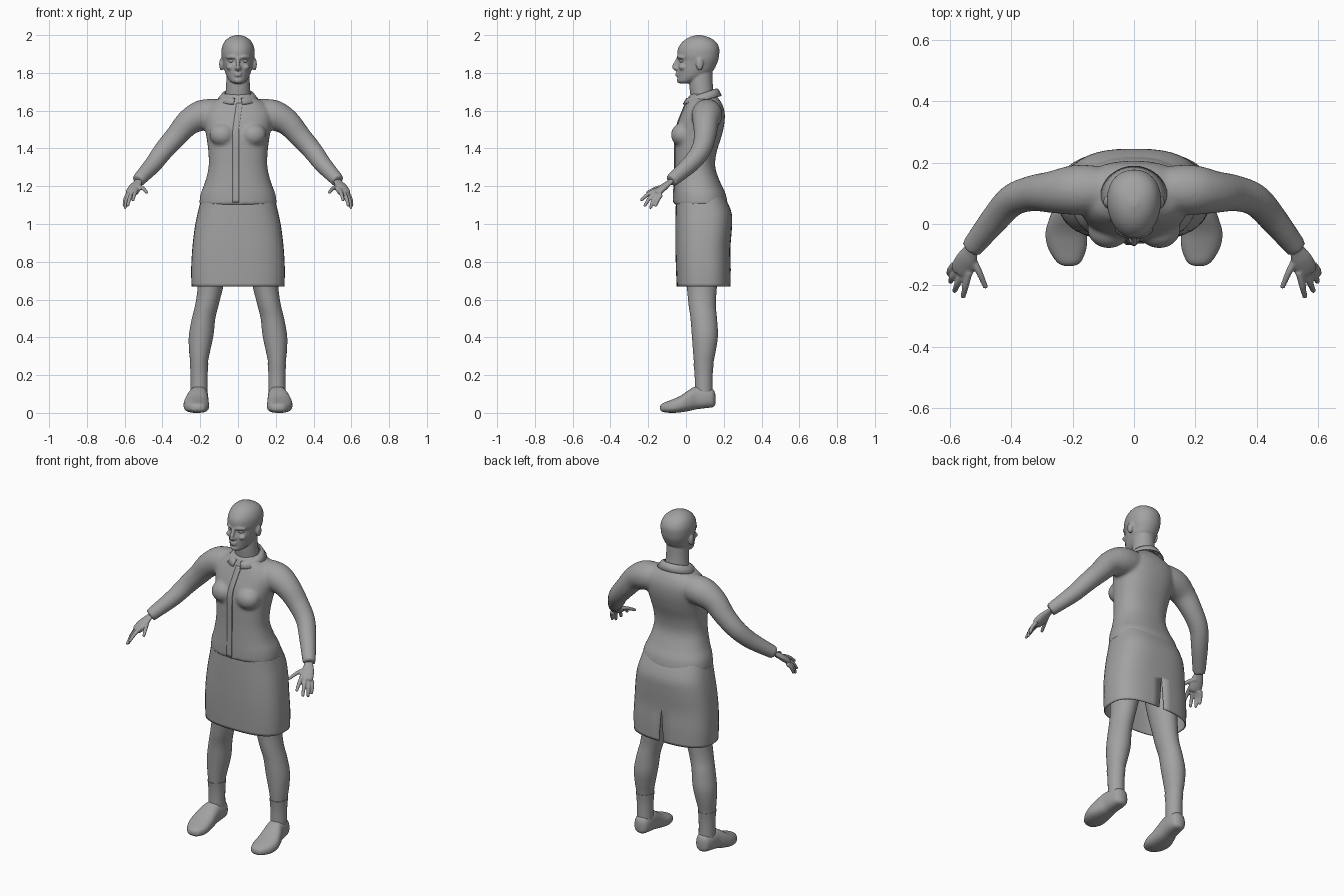
import bpy, bmesh, math
from mathutils import Vector, Matrix

if "Cube" in bpy.data.objects:
    bpy.data.objects.remove(bpy.data.objects["Cube"])

grey = bpy.data.materials.new("plain_grey")
grey.diffuse_color = (0.36, 0.36, 0.36, 1)
grey.use_nodes = True
grey.node_tree.nodes["Principled BSDF"].inputs["Base Color"].default_value = grey.diffuse_color
X, Y, Z = Vector((1, 0, 0)), Vector((0, 1, 0)), Vector((0, 0, 1))


def spline(rows, k=4):
    """Catmull-Rom interpolation of rows of numbers."""
    out = []
    for i in range(len(rows) - 1):
        a, b, c, d = rows[max(i - 1, 0)], rows[i], rows[i + 1], rows[min(i + 2, len(rows) - 1)]
        for j in range(k):
            t = j / k
            out.append([q + .5 * t * (r - p + t * (2 * p - 5 * q + 4 * r - s + t * (3 * (q - r) + s - p)))
                        for p, q, r, s in zip(a, b, c, d)])
    return out + [list(rows[-1])]


def ring(c, u, v, ex=2.0, taper=0.0, n=40):
    """Superellipse ring starting on the +v side."""
    pts = []
    for i in range(n):
        a = math.pi / 2 + 2 * math.pi * i / n
        co, si = math.cos(a), math.sin(a)
        px = math.copysign(abs(co) ** (2 / ex), co) * (1 + taper * si)
        py = math.copysign(abs(si) ** (2 / ex), si)
        pts.append(c + u * px + v * py)
    return pts


def loft(bm, rings, caps=True):
    vs = [[bm.verts.new(p) for p in r] for r in rings]
    n = len(vs[0])
    for a, b in zip(vs, vs[1:]):
        for i in range(n):
            bm.faces.new((a[i], a[(i + 1) % n], b[(i + 1) % n], b[i]))
    if caps:
        bm.faces.new(vs[0])
        bm.faces.new(vs[-1])
    return vs


def stack(bm, rows, ex=2.0, taper=0.0, caps=True):
    """Rows: z, centre x, half width, front y, back y."""
    return loft(bm, [ring(Vector((cx, (f + b) / 2, z)), X * w, Y * ((b - f) / 2), ex, taper)
                     for z, cx, w, f, b in spline(rows)], caps)


def tube(bm, rows, s=1, flat=1.0, n=20):
    """Rows: x, y, z, radius; s mirrors in x, flat thins the section."""
    rows = spline(rows)
    p = [Vector((r[0] * s, r[1], r[2])) for r in rows]
    rings = []
    for i, c in enumerate(p):
        t = (p[min(i + 1, len(p) - 1)] - p[max(i - 1, 0)]).normalized()
        u = t.cross(Z).normalized()
        rings.append(ring(c, u * rows[i][3], u.cross(t) * rows[i][3] * flat, n=n))
    loft(bm, rings)


def ball(bm, c, r):
    bmesh.ops.create_uvsphere(bm, u_segments=20, v_segments=12, radius=1,
                              matrix=Matrix.Translation(c) @ Matrix.Diagonal((*r, 1)))


def finish(name, bm, mirror=False, voxel=0, smooth=3, thick=0):
    bmesh.ops.recalc_face_normals(bm, faces=bm.faces)
    me = bpy.data.meshes.new(name)
    bm.to_mesh(me)
    bm.free()
    me.materials.append(grey)
    ob = bpy.data.objects.new(name, me)
    bpy.context.collection.objects.link(ob)
    bpy.context.view_layer.objects.active = ob
    ob.select_set(True)
    bpy.ops.object.shade_smooth_by_angle(angle=math.radians(50))
    ob.select_set(False)
    if voxel:
        m = ob.modifiers.new("blend", 'REMESH')
        m.mode, m.voxel_size, m.use_smooth_shade = 'VOXEL', voxel, True
        m = ob.modifiers.new("relax", 'SMOOTH')
        m.factor, m.iterations = .5, smooth
    if thick:
        m = ob.modifiers.new("cloth", 'SOLIDIFY')
        m.thickness, m.offset = thick, 0
    if mirror:
        m = ob.modifiers.new("mirror", 'MIRROR')
        m.use_clip = False
        m.use_mirror_merge = False
    return ob


# Blouse: torso, bust and sleeves blended together
bm = bmesh.new()
stack(bm, [(1.10, 0, .206, -.064, .222), (1.16, 0, .198, -.064, .21), (1.22, 0, .175, -.062, .182),
           (1.30, 0, .156, -.06, .155), (1.38, 0, .157, -.06, .162), (1.46, 0, .167, -.058, .187),
           (1.53, 0, .18, -.045, .203), (1.59, 0, .182, -.022, .205), (1.635, 0, .15, -.003, .192),
           (1.665, 0, .10, .008, .172), (1.69, 0, .072, .025, .153)], ex=2.3)
for s in (1, -1):
    ball(bm, (s * .082, -.018, 1.472), (.07, .062, .062))
    tube(bm, [(.08, .11, 1.59, .07), (.14, .112, 1.583, .08), (.20, .11, 1.572, .081),
              (.265, .104, 1.535, .069), (.33, .10, 1.462, .059), (.395, .078, 1.388, .053),
              (.45, .02, 1.315, .047), (.53, -.08, 1.228, .036)], s)
blouse = finish("blouse", bm, voxel=.009, smooth=7)

# Front placket lying on the blouse, widening from the neck opening
bm = bmesh.new()
cols = []
for i in range(41):
    z = 1.115 + .525 * i / 40
    lean = .02 * max(0, (z - 1.5) / .14)
    cols.append([bm.verts.new((lean + x, -.3, z)) for x in (-.028, -.014, 0, .004)])
for a, b in zip(cols, cols[1:]):
    for i in range(3):
        bm.faces.new((a[i], a[i + 1], b[i + 1], b[i]))
placket = finish("placket", bm)
m = placket.modifiers.new("lay", 'SHRINKWRAP')
m.target, m.wrap_method, m.wrap_mode = blouse, 'PROJECT', 'ON_SURFACE'
m.use_project_y, m.use_positive_direction, m.offset = True, True, .002
m = placket.modifiers.new("cloth", 'SOLIDIFY')
m.thickness, m.offset = .005, 0

# Folded collar, open at the front
bm = bmesh.new()
cols = []
for i in range(37):
    a = math.radians(-78 + 336 * i / 36)
    co, si = math.cos(a), math.sin(a)
    f = (1 - si) / 2
    spread = .012 * f ** 6
    cols.append([bm.verts.new((co * r * (1 + spread), .085 + si * ry, z - drop * f))
                 for r, ry, z, drop in ((.069, .078, 1.685, .035), (.072, .076, 1.715, .05),
                                        (.082, .084, 1.713, .05), (.108, .102, 1.678, .045))])
for a, b in zip(cols, cols[1:]):
    for i in range(3):
        bm.faces.new((a[i], a[i + 1], b[i + 1], b[i]))
finish("collar", bm, thick=.006)

# Skirt: open shell with a slit up the centre back
bm = bmesh.new()
vs = stack(bm, [(.67, 0, .243, -.046, .232), (.76, 0, .245, -.05, .234), (.87, 0, .239, -.053, .232),
                (.98, 0, .226, -.053, .24), (1.06, 0, .21, -.052, .238), (1.15, 0, .188, -.05, .2)],
           ex=2.7, caps=False)
slit = [e for e in bm.edges if all(abs(v.co.x) < .001 and v.co.y > .1 and v.co.z < .875 for v in e.verts)]
bmesh.ops.split_edges(bm, edges=slit)
for v in bm.verts:
    if abs(v.co.x) < .001 and v.co.y > .1 and v.co.z < .87:
        side = sum(f.calc_center_median().x for f in v.link_faces)
        v.co.x = math.copysign(.016 * (.87 - v.co.z) / .2, side)
finish("skirt", bm, thick=.006)

# Legs, with a slight sock edge above the ankle
bm = bmesh.new()
stack(bm, [(1.0, .105, .095, -.02, .19), (.82, .125, .082, -.015, .178), (.66, .147, .067, .005, .163),
           (.57, .165, .062, .014, .158), (.50, .182, .062, .024, .164), (.41, .195, .065, .031, .169),
           (.33, .203, .056, .037, .158), (.27, .206, .047, .042, .146), (.2, .206, .042, .049, .138),
           (.09, .206, .042, .05, .138)])
finish("leg", bm, mirror=True)
bm = bmesh.new()
stack(bm, [(.262, .206, .049, .039, .147), (.2, .206, .045, .046, .141), (.1, .206, .045, .047, .141)])
finish("sock", bm, mirror=True)

# Shoes lofted from toe to heel
bm = bmesh.new()
shoe = [(-.137, .212, .012, .018, .034), (-.125, .212, .038, .006, .05), (-.08, .217, .062, 0, .068),
        (-.03, .221, .067, .003, .09), (.02, .216, .059, .011, .124), (.055, .21, .052, .019, .14),
        (.11, .206, .048, .026, .134), (.143, .205, .037, .031, .124), (.155, .205, .014, .045, .10)]
loft(bm, [ring(Vector((cx, y, (b + t) / 2)), X * w, Z * ((t - b) / 2), 2.5, -.06)
          for y, cx, w, b, t in spline(shoe)])
finish("shoe", bm, mirror=True)

# Hand: palm, four fingers and a thumb
bm = bmesh.new()
tube(bm, [(.515, -.062, 1.243, .024), (.53, -.085, 1.222, .025), (.545, -.115, 1.198, .035),
          (.558, -.145, 1.172, .038), (.565, -.16, 1.16, .032)], flat=.5)
fingers = [((.537, -.155, 1.182), (.548, -.2, 1.158), (.556, -.235, 1.128)),
           ((.556, -.155, 1.168), (.573, -.192, 1.138), (.584, -.217, 1.098)),
           ((.572, -.147, 1.158), (.59, -.172, 1.127), (.597, -.187, 1.088)),
           ((.583, -.132, 1.156), (.598, -.149, 1.128), (.603, -.161, 1.098)),
           ((.53, -.105, 1.2), (.505, -.155, 1.19), (.484, -.203, 1.168))]
for base, mid, tip in fingers:
    tube(bm, [(*base, .0125), (*mid, .011), (*tip, .0085)], n=12)
    ball(bm, tip, (.0085,) * 3)
finish("hand", bm, mirror=True, voxel=.0045, smooth=3)

# Head: neck, skull and facial features blended together
bm = bmesh.new()
stack(bm, [(1.62, 0, .07, .03, .16), (1.69, 0, .066, .022, .148), (1.74, 0, .063, .018, .142),
           (1.80, 0, .06, .02, .14)])
stack(bm, [(1.744, 0, .022, -.032, .015), (1.754, 0, .04, -.044, .04), (1.78, 0, .058, -.045, .10),
           (1.81, 0, .07, -.046, .142), (1.84, 0, .077, -.044, .16), (1.865, 0, .083, -.038, .17),
           (1.89, 0, .087, -.046, .175), (1.93, 0, .086, -.042, .176), (1.965, 0, .072, -.018, .158),
           (1.988, 0, .046, .016, .122), (2.0, 0, .012, .055, .08)], ex=2.1, taper=.1)
tube(bm, [(0, -.038, 1.884, .009), (0, -.05, 1.858, .010), (0, -.062, 1.832, .0125), (0, -.048, 1.818, .011)])
ball(bm, (0, -.044, 1.797), (.021, .012, .006))
ball(bm, (0, -.044, 1.786), (.018, .012, .006))
ball(bm, (0, -.037, 1.76), (.022, .012, .014))
for s in (1, -1):
    ball(bm, (s * .011, -.05, 1.824), (.009, .011, .008))
    tube(bm, [(.012, -.042, 1.881, .007), (.035, -.036, 1.885, .008), (.058, -.015, 1.88, .007)], s)
    ball(bm, (s * .04, -.018, 1.83), (.022, .02, .016))
    ball(bm, (s * .088, .072, 1.846), (.012, .02, .033))
finish("head", bm, voxel=.005, smooth=4)

# Eyes
bm = bmesh.new()
ball(bm, (.034, -.022, 1.863), (.016, .012, .009))
finish("eye", bm, mirror=True)
